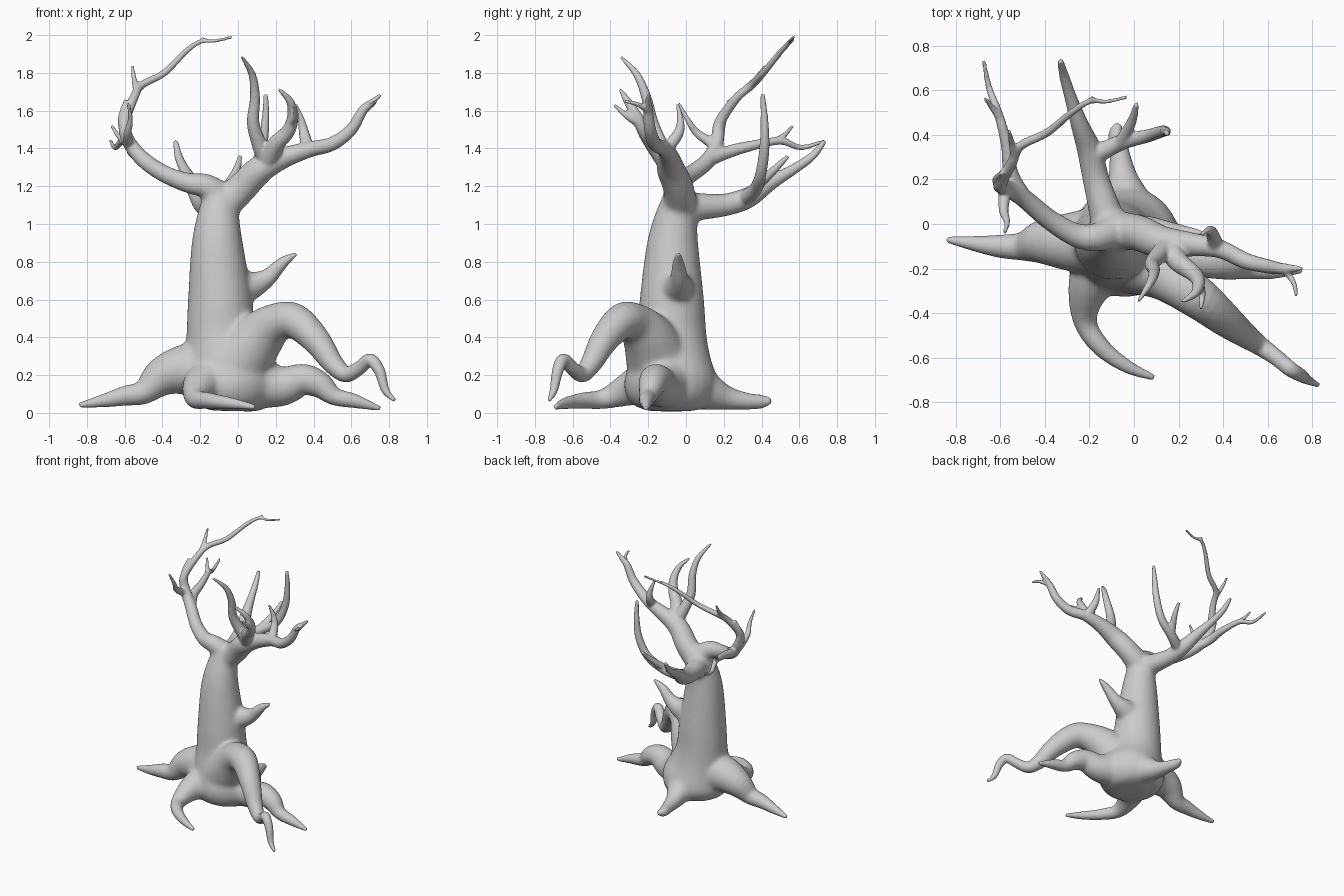
import bpy, bmesh, math
from mathutils import Vector

SIDES = 24
bm = bmesh.new()


def spline(pts, steps=5):
    """Catmull-Rom through (x, y, z, radius) points."""
    p = [Vector(q) for q in pts]
    p = [p[0] * 2 - p[1]] + p + [p[-1] * 2 - p[-2]]
    out = []
    for i in range(1, len(p) - 2):
        a, b, c, d = p[i - 1:i + 3]
        for k in range(steps):
            t = k / steps
            out.append(0.5 * (2 * b + (c - a) * t + (2 * a - 5 * b + 4 * c - d) * t * t
                              + (3 * b - a - 3 * c + d) * t ** 3))
    return out + [p[-2]]


def limb(*pts):
    """Closed tapering tube along a smooth path."""
    path = spline(pts)
    pos = [q.to_3d() for q in path]
    normal, last, rings = None, None, []
    for i, q in enumerate(path):
        tan = (pos[min(i + 1, len(pos) - 1)] - pos[max(i - 1, 0)]).normalized()
        if normal is None:
            normal = tan.orthogonal().normalized()
        else:
            normal = last.rotation_difference(tan) @ normal
        last = tan
        side = tan.cross(normal)
        r = max(q.w, 0.009)
        rings.append([bm.verts.new(pos[i] + r * (normal * math.cos(a) + side * math.sin(a)))
                      for a in (2 * math.pi * k / SIDES for k in range(SIDES))])
    for lo, hi in zip(rings, rings[1:]):
        for k in range(SIDES):
            j = (k + 1) % SIDES
            bm.faces.new((lo[k], lo[j], hi[j], hi[k]))
    bm.faces.new(rings[0][::-1])
    bm.faces.new(rings[-1])


# Trunk with flared base, and broken stub
limb((-.03, -.08, .01, .12), (-.03, -.08, .05, .21), (-.04, -.08, .15, .25), (-.07, -.08, .28, .215),
     (-.09, -.075, .42, .184), (-.095, -.075, .6, .171), (-.11, -.07, .9, .136),
     (-.1, -.04, 1.1, .1), (-.09, -.02, 1.19, .07))
limb((-.05, -.06, .64, .1), (.06, -.04, .67, .08), (.15, -.035, .71, .052),
     (.22, -.04, .78, .038), (.27, -.04, .82, .026), (.315, -.04, .845, .01))

# Roots: left, front, arching, right, back
limb((-.1, -.08, .24, .17), (-.28, -.08, .23, .135), (-.4, -.08, .19, .105), (-.5, -.1, .11, .065),
     (-.6, -.1, .09, .052), (-.7, -.09, .067, .037), (-.84, -.07, .04, .014))
limb((-.12, -.15, .18, .15), (-.2, -.28, .135, .1), (-.22, -.43, .075, .055), (-.15, -.55, .065, .042),
     (-.03, -.64, .05, .03), (.09, -.69, .03, .014))
limb((0, -.14, .27, .18), (.11, -.2, .4, .14), (.2, -.27, .475, .107), (.3, -.34, .485, .094),
     (.41, -.43, .39, .076), (.5, -.5, .265, .057), (.57, -.55, .205, .044), (.64, -.6, .235, .037),
     (.7, -.65, .28, .035), (.75, -.68, .22, .03), (.78, -.7, .12, .022), (.83, -.725, .065, .011))
limb((.05, -.1, .18, .16), (.22, -.13, .14, .11), (.34, -.16, .175, .085), (.43, -.18, .15, .071),
     (.51, -.2, .088, .048), (.62, -.21, .062, .037), (.755, -.21, .022, .012))
limb((-.03, -.03, .17, .16), (-.03, .1, .12, .11), (-.05, .21, .08, .068), (-.065, .32, .062, .045),
     (-.08, .4, .06, .036), (-.07, .45, .065, .016))

# Left main branch, its long side arm and twigs
limb((-.08, -.03, 1.14, .08), (-.17, -.06, 1.2, .065), (-.26, -.05, 1.215, .055), (-.38, .02, 1.26, .046),
     (-.5, .12, 1.34, .042), (-.58, .165, 1.44, .036), (-.6, .18, 1.54, .03), (-.55, .27, 1.67, .024),
     (-.51, .35, 1.735, .021), (-.39, .41, 1.8, .019), (-.28, .5, 1.91, .016), (-.2, .55, 1.965, .013),
     (-.12, .55, 1.97, .01), (-.03, .57, 1.99, .009))
limb((-.48, .1, 1.33, .035), (-.55, .22, 1.38, .034), (-.57, .35, 1.415, .027), (-.61, .5, 1.44, .02),
     (-.65, .61, 1.405, .015), (-.675, .735, 1.44, .009))
limb((-.6, .47, 1.44, .018), (-.635, .52, 1.47, .014), (-.67, .565, 1.52, .009))
limb((-.58, .15, 1.42, .03), (-.585, .06, 1.48, .022), (-.57, .01, 1.55, .015), (-.58, -.04, 1.64, .009))
limb((-.6, .18, 1.48, .025), (-.62, .2, 1.56, .017), (-.595, .23, 1.66, .009))
limb((-.54, .31, 1.71, .018), (-.55, .37, 1.77, .014), (-.56, .42, 1.84, .009))
limb((-.2, .555, 1.965, .012), (-.18, .57, 1.985, .009))

# Back main branch with forks
limb((-.1, -.04, 1.06, .085), (-.13, .06, 1.09, .075), (-.17, .2, 1.1, .062), (-.2, .33, 1.14, .055),
     (-.245, .45, 1.22, .04), (-.285, .57, 1.29, .028), (-.315, .67, 1.36, .022), (-.33, .735, 1.44, .013))
limb((-.19, .3, 1.13, .045), (-.06, .365, 1.18, .036), (.06, .395, 1.26, .03), (.125, .415, 1.4, .027),
     (.145, .415, 1.55, .021), (.148, .405, 1.69, .012))
limb((-.06, .365, 1.19, .03), (-.01, .46, 1.28, .022), (.012, .54, 1.36, .012))

# Right main branch
limb((-.08, -.03, 1.1, .09), (.02, -.04, 1.19, .082), (.12, -.08, 1.29, .074), (.24, -.09, 1.35, .056),
     (.38, -.11, 1.395, .042), (.5, -.165, 1.425, .037), (.6, -.19, 1.5, .032), (.66, -.2, 1.6, .026),
     (.71, -.2, 1.645, .018), (.755, -.2, 1.685, .009))
limb((.67, -.2, 1.6, .018), (.715, -.26, 1.635, .013), (.73, -.325, 1.65, .009))
limb((.37, -.1, 1.4, .035), (.35, -.04, 1.48, .028), (.335, -.03, 1.55, .019), (.305, -.045, 1.635, .009))

# Two upright front branches and a twig
limb((.16, -.09, 1.31, .05), (.11, -.14, 1.43, .04), (.08, -.18, 1.54, .033), (.09, -.21, 1.67, .027),
     (.075, -.26, 1.79, .02), (.02, -.345, 1.885, .009))
limb((.15, -.09, 1.32, .06), (.2, -.17, 1.42, .046), (.265, -.22, 1.49, .037), (.29, -.26, 1.57, .03),
     (.275, -.31, 1.65, .021), (.215, -.35, 1.715, .009))
limb((.28, -.24, 1.53, .026), (.305, -.31, 1.57, .018), (.3, -.38, 1.63, .009))

# Keep the underside above the ground
for v in bm.verts:
    v.co.z = max(v.co.z, 0.008)

# Fuse the limbs into one skin
bmesh.ops.recalc_face_normals(bm, faces=bm.faces)
mesh = bpy.data.meshes.new("limbs")
bm.to_mesh(mesh)
bm.free()
tree = bpy.data.objects.new("bare_tree", mesh)
bpy.context.collection.objects.link(tree)
fuse = tree.modifiers.new("fuse", 'REMESH')
fuse.mode = 'VOXEL'
fuse.voxel_size = 0.0085
fuse.use_smooth_shade = True
fused = bpy.data.meshes.new_from_object(tree.evaluated_get(bpy.context.evaluated_depsgraph_get()))
tree.modifiers.clear()
tree.data = fused

# Blend the joints around the trunk strongly, the thin twigs only a little
core = tree.vertex_groups.new(name="trunk_joints")
for v in fused.vertices:
    reach = (v.co.xy - Vector((-.06, -.09))).length
    weight = min(1, max(0, (.42 - reach) / .12)) * min(1, max(0, (1.27 - v.co.z) / .1))
    if weight > 0:
        core.add([v.index], weight, 'REPLACE')
for name, count, group in (("blend", 50, core.name), ("soften", 4, "")):
    smooth = tree.modifiers.new(name, 'SMOOTH')
    smooth.factor = 0.5
    smooth.iterations = count
    smooth.vertex_group = group
